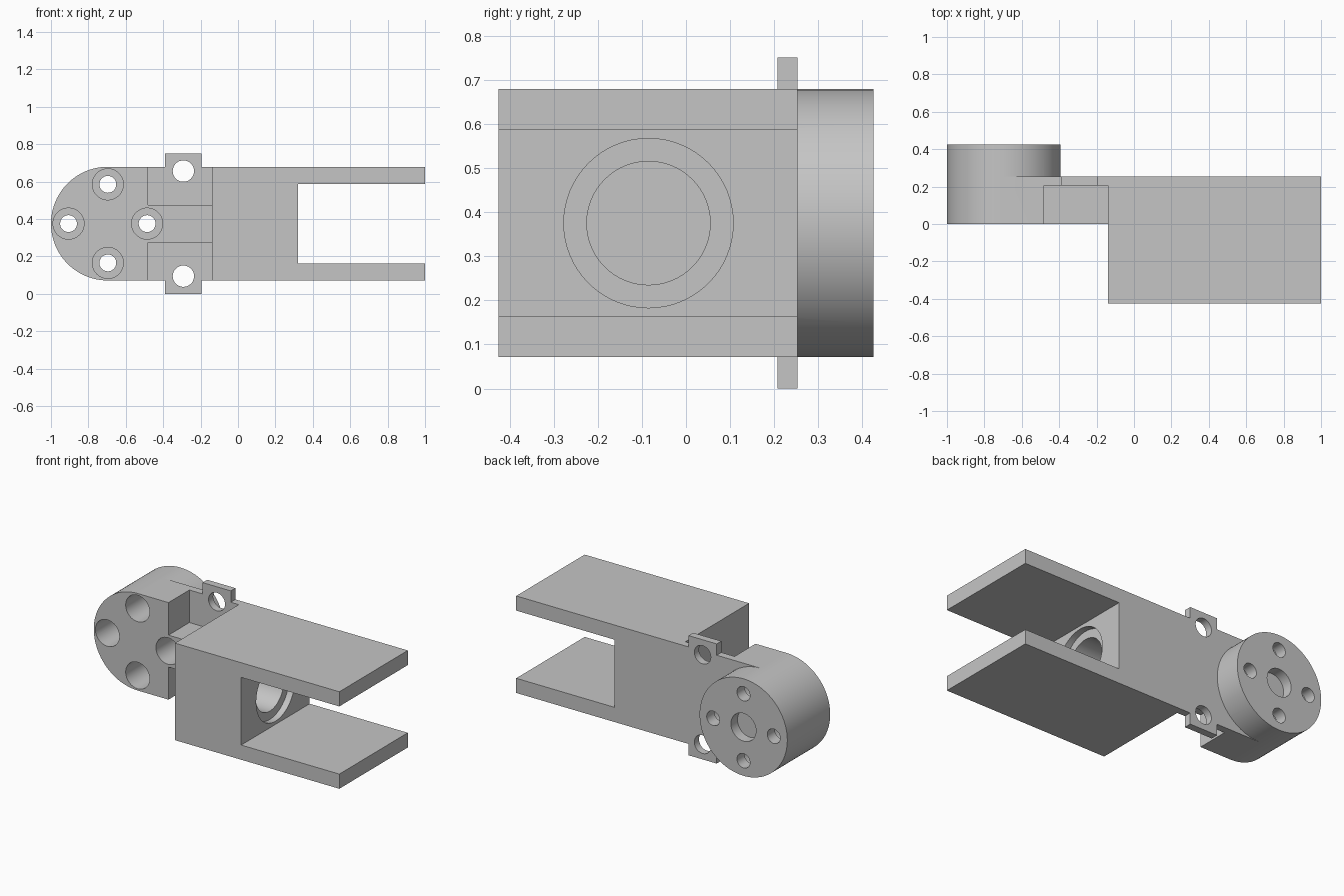
import bpy, bmesh
from math import sin, cos, pi, radians
from mathutils import Matrix

cube = bpy.data.objects.get("Cube")
if cube:
    bpy.data.objects.remove(cube, do_unlink=True)

gray = bpy.data.materials.new("light gray")
gray.use_nodes = True
COLOR = (0.56, 0.56, 0.56, 1)
gray.diffuse_color = COLOR
gray.node_tree.nodes["Principled BSDF"].inputs["Base Color"].default_value = COLOR

MID = 0.375              # height of the centre line
HALF = 0.304             # half height of the arm
HUB_X = -0.696
BACK = 0.253             # rear face of the arm
TAB_FRONT = 0.207
POCKET, BLOCK, SLOT = -0.482, -0.14, 0.32
SEGS = 96


def prism(name, points, y0, y1):
    """Extrude an outline of (x, z) points, z relative to the centre line, along y."""
    bm = bmesh.new()
    face = bm.faces.new([bm.verts.new((x, y0, MID + z)) for x, z in points])
    out = bmesh.ops.extrude_face_region(bm, geom=[face])
    verts = [v for v in out["geom"] if isinstance(v, bmesh.types.BMVert)]
    bmesh.ops.translate(bm, verts=verts, vec=(0, y1 - y0, 0))
    bmesh.ops.recalc_face_normals(bm, faces=bm.faces)
    mesh = bpy.data.meshes.new(name)
    bm.to_mesh(mesh)
    bm.free()
    mesh.materials.append(gray)
    obj = bpy.data.objects.new(name, mesh)
    bpy.context.collection.objects.link(obj)
    return obj


def arc(x, z, r, a0=0, a1=360, segs=SEGS):
    count = round(segs * (a1 - a0) / 360)
    angles = [radians(a0 + (a1 - a0) * i / count) for i in range(count + (a1 - a0 < 360))]
    return [(x + r * cos(a), z + r * sin(a)) for a in angles]


def bore(name, x, z, r, y0, y1):
    return prism(name, arc(x, z, r, segs=64), y0, y1)


def combine(target, tool, operation):
    mod = target.modifiers.new(operation, 'BOOLEAN')
    mod.operation = operation
    mod.solver = 'EXACT'
    mod.object = tool
    bpy.context.view_layer.objects.active = target
    bpy.ops.object.modifier_apply(modifier=mod.name)
    bpy.data.objects.remove(tool, do_unlink=True)


# Clevis: solid block with two flat flanges
H, INNER = HALF, 0.212
arm = prism("clevis_arm", [(BLOCK, -H), (1, -H), (1, -INNER), (SLOT, -INNER),
                           (SLOT, INNER), (1, INNER), (1, H), (BLOCK, H)], -0.425, BACK)

# Thin web with the upper and lower tabs
T0, T1, TOP = -0.39, -0.195, 0.375
half_web = [(POCKET, H), (T0, H), (T0, TOP), (T1, TOP), (T1, H), (BLOCK, H)]
web = prism("web", half_web + [(x, -z) for x, z in reversed(half_web)], TAB_FRONT, BACK)

# Central rib, rounded hub and rear disc
rib = prism("rib", [(POCKET, -0.1), (BLOCK, -0.1), (BLOCK, 0.1), (POCKET, 0.1)], 0, TAB_FRONT)
hub = prism("hub", arc(HUB_X, 0, H, 90, 270) + [(POCKET, -H), (POCKET, H)], 0, BACK)
disc = prism("disc", arc(HUB_X, 0, H), BACK, 0.425)
for part in (web, rib, hub, disc):
    combine(arm, part, 'UNION')

# Counterbored screw holes around the hub
for k in range(4):
    x, z = HUB_X + 0.21 * cos(k * pi / 2), 0.21 * sin(k * pi / 2)
    combine(arm, bore("counterbore", x, z, 0.083, -0.05, 0.35), 'DIFFERENCE')
    combine(arm, bore("screw_hole", x, z, 0.045, 0.3, 0.5), 'DIFFERENCE')

# Blind centre recess at the rear
combine(arm, bore("centre_recess", HUB_X, 0, 0.087, 0.36, 0.5), 'DIFFERENCE')

# Tab holes
for side in (-1, 1):
    combine(arm, bore("tab_hole", -0.292, side * 0.281, 0.057, 0.15, 0.3), 'DIFFERENCE')

# Stepped blind bore in the block, along x
for radius, depth in ((0.192, 0.04), (0.14, 0.3)):
    tool = bore("block_bore", 0, 0, radius, -depth, 0.1)
    tool.data.transform(Matrix.Translation((SLOT, -0.085, MID)) @ Matrix.Rotation(-pi / 2, 4, 'Z')
                        @ Matrix.Translation((0, 0, -MID)))
    combine(arm, tool, 'DIFFERENCE')

bpy.ops.object.select_all(action='DESELECT')
arm.select_set(True)
bpy.context.view_layer.objects.active = arm
bpy.ops.object.shade_smooth_by_angle(angle=radians(30))
